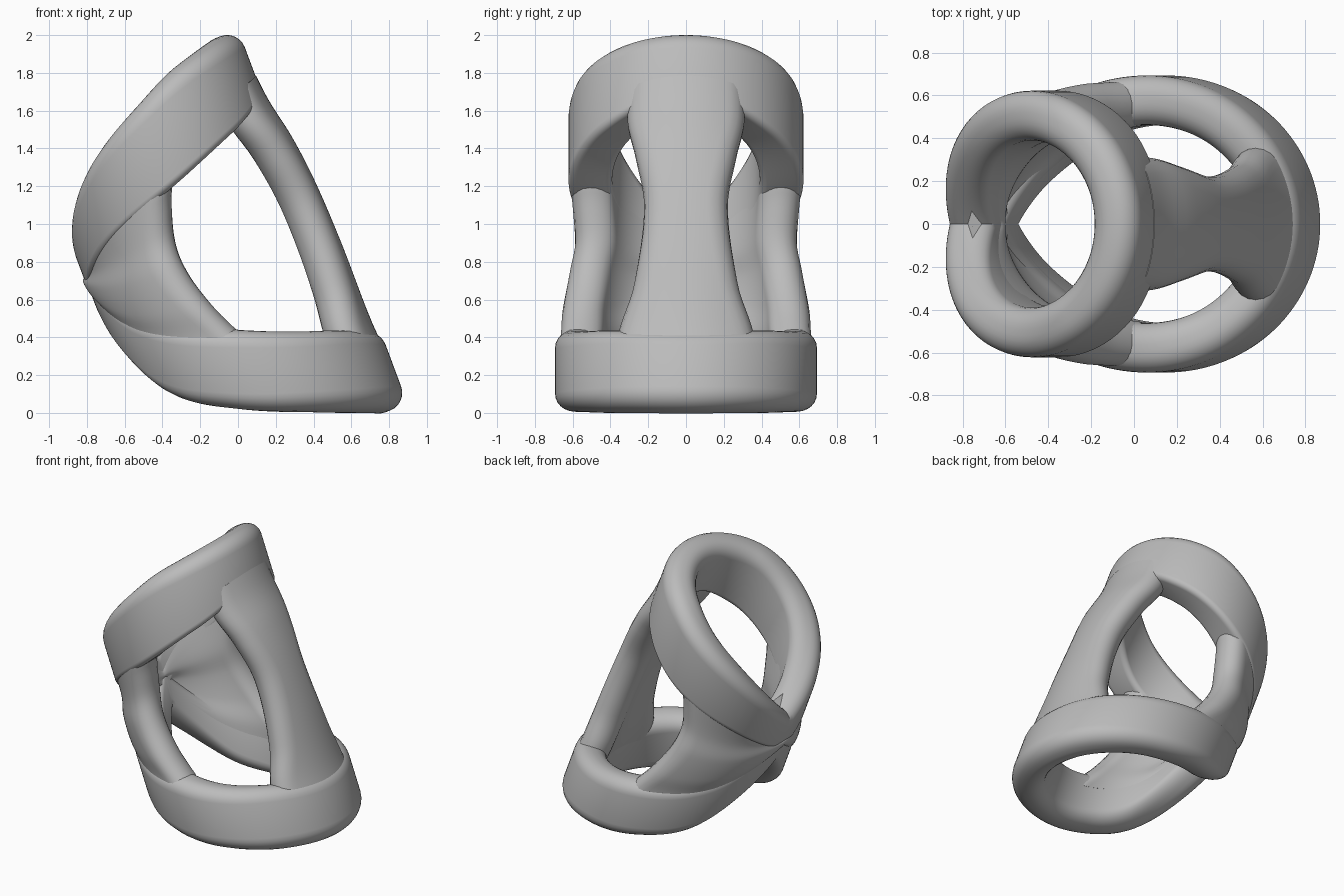
import bpy, bmesh, math

cube = bpy.data.objects.get("Cube")
if cube:
    bpy.data.objects.remove(cube, do_unlink=True)

grey = bpy.data.materials.new("plain grey")
grey.use_nodes = True
grey.diffuse_color = (0.5, 0.5, 0.5, 1)
grey.node_tree.nodes["Principled BSDF"].inputs["Base Color"].default_value = (0.5, 0.5, 0.5, 1)

AX, AZ = 0.937, 0.35      # tilt of the shared ring axis
SPREAD = 1.015            # rings are slightly wider than long
THICK = 0.228             # radial wall thickness


def curve(pts):
    """Smooth function through a few points, level at its start."""
    slopes = [0.0]
    for i in range(1, len(pts)):
        a, b = pts[i - 1], pts[min(i + 1, len(pts) - 1)]
        slopes.append((b[1] - a[1]) / (b[0] - a[0]))

    def f(x):
        i = 0
        while i < len(pts) - 2 and x > pts[i + 1][0]:
            i += 1
        (x0, y0), (x1, y1) = pts[i], pts[i + 1]
        h = x1 - x0
        t = min(max((x - x0) / h, 0), 1)
        return (y0 * (1 + 2 * t) * (1 - t) ** 2 + y1 * t * t * (3 - 2 * t)
                + h * t * (1 - t) * (slopes[i] * (1 - t) - slopes[i + 1] * t))
    return f


def fold(phi):
    """Angle away from the front of the ring, 0 to pi."""
    return abs((phi + math.pi) % (2 * math.pi) - math.pi)


def place(centre, radius, phi, v):
    u = centre + radius * math.cos(phi)
    return (AX * u - AZ * v, SPREAD * radius * math.sin(phi), AZ * u + AX * v)


def loft(name, loops, closed):
    """Skin a list of equal vertex loops."""
    bm = bmesh.new()
    rows = [[bm.verts.new(p) for p in loop] for loop in loops]
    n, m = len(rows), len(rows[0])
    for i in range(n if closed else n - 1):
        a, b = rows[i], rows[(i + 1) % n]
        for j in range(m):
            k = (j + 1) % m
            bm.faces.new((a[j], a[k], b[k], b[j]))
    if not closed:
        bm.faces.new(rows[0])
        bm.faces.new(rows[-1])
    bmesh.ops.recalc_face_normals(bm, faces=bm.faces)
    mesh = bpy.data.meshes.new(name)
    bm.to_mesh(mesh)
    bm.free()
    mesh.materials.append(grey)
    ob = bpy.data.objects.new(name, mesh)
    bpy.context.collection.objects.link(ob)
    bpy.ops.object.select_all(action='DESELECT')
    ob.select_set(True)
    bpy.context.view_layer.objects.active = ob
    bpy.ops.object.shade_smooth_by_angle(angle=math.radians(35))


# Heights of each ring's edges along the tilted axis, by angle from the front
upper_top = curve([(0, 1.90), (1.04, 1.835), (1.71, 1.685), (2.34, 1.49), (math.pi, 1.16)])
upper_low = curve([(0, 1.52), (0.85, 1.395), (1.58, 1.24), (2.35, 1.08), (math.pi, 0.86)])
lower_top = curve([(0, 0.165), (0.9, 0.26), (1.6, 0.41), (2.45, 0.67), (math.pi, 1.05)])
lower_low = curve([(0, -0.27), (0.7, -0.22), (1.38, -0.1), (1.86, 0.02), (2.39, 0.2),
                   (2.84, 0.5), (math.pi, 0.71)])
UPPER = (0.098, 0.613)    # centre and outer radius
LOWER = (0.175, 0.683)


def ring(name, size, top, low, top_corner, low_corner, steps=128):
    centre, radius = size
    loops = []
    for i in range(steps):
        phi = 2 * math.pi * i / steps
        a, b = top(fold(phi)), low(fold(phi))
        loop = []
        for q in range(4):            # rounded rectangle section
            sx = 1 if q in (0, 3) else -1
            edge, sy, corner = (a, 1, top_corner) if q < 2 else (b, -1, low_corner)
            for k in range(7):
                ang = (q + k / 6) * math.pi / 2
                r = radius - THICK / 2 + sx * (THICK / 2 - corner) + corner * math.cos(ang)
                v = edge - sy * corner + corner * math.sin(ang)
                loop.append(place(centre, r, phi, v))
        loops.append(loop)
    loft(name, loops, True)


def strut(name, middle, half, bulge, thick, arc_steps, t0, t1, rows=32):
    """Curved wall with round edges running from the lower to the upper ring."""
    loops = []
    for i in range(rows + 1):
        t = t0 + (t1 - t0) * i / rows
        centre = LOWER[0] + (UPPER[0] - LOWER[0]) * t
        outer = LOWER[1] + (UPPER[1] - LOWER[1]) * t - 0.004 + bulge(t)
        mid = outer - thick / 2
        flat = half(t) - thick / 2 / mid
        section = []
        for side in (1, -1):
            for k in range(arc_steps):
                section.append((side * flat * (2 * k / arc_steps - 1), side * thick / 2))
            for k in range(10):
                ang = math.pi * k / 10
                section.append((side * (flat + thick / 2 / mid * math.sin(ang)),
                                side * thick / 2 * math.cos(ang)))
        loop = []
        for dphi, dr in section:
            phi = middle + dphi
            f = fold(phi)
            lo = (lower_top(f) + lower_low(f)) / 2
            hi = (upper_top(f) + upper_low(f)) / 2
            loop.append(place(centre, mid + dr, phi, lo + (hi - lo) * t))
        loops.append(loop)
    loft(name, loops, False)


# Rings
ring("upper_ring", UPPER, upper_top, upper_low, 0.1, 0.04)
ring("lower_ring", LOWER, lower_top, lower_low, 0.1, 0.1)

# Waisted front plate
plate_half = curve([(0, 0.68), (0.13, 0.63), (0.28, 0.48), (0.54, 0.375),
                    (0.72, 0.47), (0.86, 0.59), (1, 0.6)])
plate_bulge = curve([(0, 0), (0.15, 0.0), (0.4, 0.032), (0.6, 0.045), (0.75, 0.035),
                     (0.88, 0.006), (1, 0)])
strut("front_plate", 0, plate_half, plate_bulge, 0.215, 16, 0.06, 0.96)

# Rear web joining both sides, with a curved front edge
web_edge = curve([(0, 1.38), (0.15, 1.56), (0.28, 1.7), (0.46, 1.81), (0.62, 1.81),
                  (0.78, 1.67), (0.84, 1.58), (1, 1.4)])
web_bulge = curve([(0, 0), (0.15, -0.004), (0.3, 0.016), (0.5, 0.016), (0.65, -0.008),
                   (0.8, -0.01), (1, 0)])
strut("rear_web", math.pi, lambda t: math.pi - web_edge(t), web_bulge, 0.22, 64, 0.06, 0.94)
